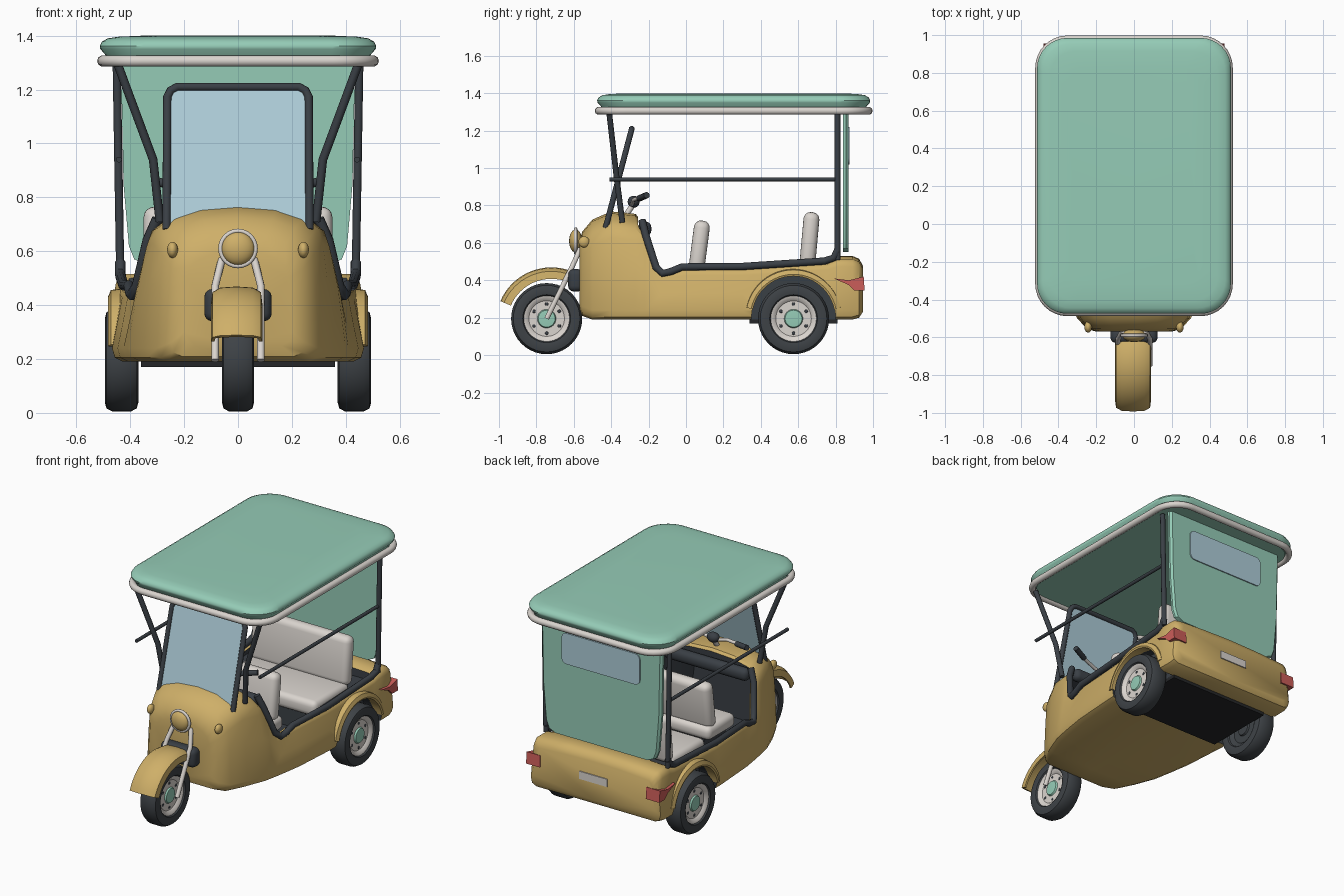
import bpy, bmesh, math
from mathutils import Vector

if "Cube" in bpy.data.objects:
    bpy.data.objects.remove(bpy.data.objects["Cube"])

def material(name, r, g, b):
    m = bpy.data.materials.new(name)
    m.diffuse_color = (r, g, b, 1)
    m.use_nodes = True
    m.node_tree.nodes["Principled BSDF"].inputs["Base Color"].default_value = m.diffuse_color
    return m

YELLOW = material("ochre_paint", .62, .43, .14)
TEAL = material("teal_canvas", .30, .60, .47)
CREAM = material("cream", .70, .66, .62)
DARK = material("dark_frame", .042, .050, .060)
TYRE = material("tyre_rubber", .048, .055, .062)
BLACK = material("underside_black", .018, .019, .021)
GLASS = material("pale_blue_glass", .42, .61, .69)
RED = material("red_lens", .60, .11, .10)

def loft(name, rings, mats, caps=True, close=False, rule=None):
    """Skin a list of equal closed rings; rule(ring_index, point_index) picks the material."""
    n, bm = len(rings[0]), bmesh.new()
    vs = [[bm.verts.new(p) for p in ring] for ring in rings]
    for i in range(len(rings) if close else len(rings) - 1):
        a, b = vs[i], vs[(i + 1) % len(vs)]
        for j in range(n):
            k = (j + 1) % n
            f = bm.faces.new((a[j], a[k], b[k], b[j]))
            f.material_index = rule(i, j) if rule else 0
    if caps and not close:
        bm.faces.new(vs[0]); bm.faces.new(vs[-1])
    bmesh.ops.remove_doubles(bm, verts=bm.verts, dist=1e-5)
    bmesh.ops.recalc_face_normals(bm, faces=bm.faces)
    me = bpy.data.meshes.new(name)
    bm.to_mesh(me); bm.free()
    for m in mats:
        me.materials.append(m)
    ob = bpy.data.objects.new(name, me)
    bpy.context.collection.objects.link(ob)
    return ob

def activate(ob):
    bpy.ops.object.select_all(action='DESELECT')
    ob.select_set(True)
    bpy.context.view_layer.objects.active = ob

def sweep(name, c, section, a0, a1, steps, mats, rule=None):
    """Turn a closed (radius, x) section about an x-parallel axis through c."""
    full = a1 - a0 >= 360
    rings = []
    for i in range(steps if full else steps + 1):
        a = math.radians(a0 + (a1 - a0) * i / steps)
        rings.append([(c[0] + x, c[1] + r * math.cos(a), c[2] + r * math.sin(a)) for r, x in section])
    return loft(name, rings, mats, close=full, rule=rule)

def tube(name, pts, r, mat, cyclic=False):
    cu = bpy.data.curves.new(name, 'CURVE')
    cu.dimensions, cu.bevel_depth, cu.bevel_resolution, cu.use_fill_caps = '3D', r, 3, True
    sp = cu.splines.new('POLY')
    sp.points.add(len(pts) - 1)
    for p, q in zip(sp.points, pts):
        p.co = (*q, 1)
    sp.use_cyclic_u = cyclic
    cu.materials.append(mat)
    ob = bpy.data.objects.new(name, cu)
    bpy.context.collection.objects.link(ob)
    activate(ob)
    bpy.ops.object.convert(target='MESH')

def box(name, c, size, mat, bevel=0, tilt=0):
    bpy.ops.mesh.primitive_cube_add(size=1, location=c, rotation=(tilt, 0, 0))
    ob = bpy.context.object
    ob.name, ob.scale = name, size
    bpy.ops.object.transform_apply(location=False, rotation=False, scale=True)
    ob.data.materials.append(mat)
    if bevel:
        m = ob.modifiers.new("round", 'BEVEL')
        m.width, m.segments = bevel, 4
        bpy.ops.object.modifier_apply(modifier="round")

def ball(name, c, size, mat):
    bpy.ops.mesh.primitive_uv_sphere_add(segments=20, ring_count=12, radius=1, location=c)
    ob = bpy.context.object
    ob.name, ob.scale = name, size
    ob.data.materials.append(mat)

def round_rect(hx, hy, r, cx=0, cy=0):
    out = []
    for k, (sx, sy) in enumerate([(1, 1), (-1, 1), (-1, -1), (1, -1)]):
        for i in range(9):
            a = math.radians(90 * k + 11.25 * i)
            out.append((cx + sx * (hx - r) + r * math.cos(a), cy + sy * (hy - r) + r * math.sin(a)))
    return out

# Body shell: y, bottom z, top z, bottom half width, top half width, shoulder roundness
SECTIONS = [(-.57, .25, .60, .20, .19, .7), (-.555, .21, .66, .25, .24, .9), (-.50, .19, .725, .30, .28, 1),
            (-.40, .19, .768, .35, .315, 1), (-.27, .19, .755, .40, .34, 1), (-.22, .19, .70, .41, .35, .9),
            (-.14, .19, .45, .425, .385, .3), (0, .19, .47, .447, .41, .3), (.3, .19, .47, .467, .43, .3),
            (.76, .19, .50, .472, .45, .3), (.81, .19, .53, .472, .455, .4), (.89, .19, .53, .47, .455, .4),
            (.925, .20, .515, .465, .445, .4), (.945, .23, .48, .44, .42, .4)]
rings = []
for y, zb, zt, wb, wt, r in SECTIONS:
    mid = (zb + zt) / 2
    half = [(wb - .04, zb), (wb - .01, zb + .015), (wb, zb + .05), ((wb + wt) / 2, mid), (wt, zt - .14 * r),
            (wt - .02 * r, zt - .08 * r), (wt - .07 * r, zt - .04 * r), (wt * .45, zt - .01 * r)]
    ring = [(0, zb)] + half + [(0, zt)] + [(-x, z) for x, z in reversed(half)]
    rings.append([(x, y, z) for x, z in ring])
body = loft("body_shell", rings, [YELLOW, DARK])

# Cabin hollow and wheel arches, cut out of the body
CABIN = [(-.42, .26, .62, .27, .22), (-.26, .26, .66, .36, .28), (-.24, .26, 1, .365, .25), (-.14, .26, 1, .38, .29),
         (.33, .26, 1, .42, .33), (.331, .44, 1, .40, .33), (.78, .455, 1, .41, .33)]
cutters = [loft("cabin_cutter", [[(-b, y, lo), (b, y, lo), (t, y, hi), (-t, y, hi)] for y, lo, hi, b, t in CABIN],
                [YELLOW, DARK], rule=lambda i, j: 1)]
for s in (-1, 1):
    cutters.append(sweep("arch_cutter", (0, .575, .2), [(0, s * .36), (.225, s * .36), (.225, s * .6), (0, s * .6)],
                         0, 360, 40, [YELLOW, DARK], rule=lambda i, j: 1))
for c in cutters:
    for p in c.data.polygons:
        p.material_index = 1
    activate(body)
    m = body.modifiers.new("cut", 'BOOLEAN')
    m.operation, m.solver, m.object = 'DIFFERENCE', 'EXACT', c
    bpy.ops.object.modifier_apply(modifier="cut")
    bpy.data.objects.remove(c)
box("underside", (0, .575, .215), (.72, .47, .09), BLACK)

# Wheels: tyre, rim disc and cap in one turned section
def wheel(name, x, y, hw, side, both):
    o = [(0, hw * .72), (.045, hw * .66), (.05, hw * .5), (.095, hw * .5), (.112, hw * .75), (.122, hw * .78),
         (.128, hw * .92), (.155, hw), (.178, hw * .9), (.19, hw * .55)]
    m = [1, 1, 2, 2, 2, 0, 0, 0, 0]
    inner = [(r, -w) for r, w in reversed(o)]
    sec = [(r, side * w) for r, w in o + inner]
    idx = m + [0] + (m[::-1] if both else [0] * 9) + [0]
    sweep(name, (x, y, .195), sec, 0, 360, 40, [TYRE, TEAL, CREAM], rule=lambda i, j: idx[j])
    for d in ([1, -1] if both else [side]):
        for k in range(6):
            a = math.radians(60 * k + 30)
            ball("rim_hole", (x + d * hw * .5, y + .078 * math.cos(a), .195 + .078 * math.sin(a)),
                 (.004, .009, .009), DARK)

wheel("front_wheel", 0, -.745, .06, 1, True)
U = [(.235, .095), (.275, .09), (.292, .06), (.296, 0), (.292, -.06), (.275, -.09), (.235, -.095),
     (.235, -.083), (.268, -.078), (.28, 0), (.268, .078), (.235, .083)]
sweep("front_fender", (-.005, -.72, .173), U, 57, 157, 18, [YELLOW])
box("fork_yoke", (0, -.59, .40), (.25, .08, .12), DARK, .03)

# Headlight
sweep_pts = [(0, .0), (.055, .0), (.06, -.012)]
ball("headlight_lens", (0, -.59, .61), (.062, .035, .062), YELLOW)
tube("headlight_rim", [(.065 * math.cos(a * math.pi / 12), -.59, .61 + .065 * math.sin(a * math.pi / 12))
                       for a in range(24)], .009, CREAM, True)

# Paired parts
for s in (-1, 1):
    wheel("rear_wheel", s * .432, .575, .0625, s, False)
    sweep("rear_fender", (0, .575, .2), [(.222, s * .42), (.222, s * .478), (.232, s * .482), (.256, s * .472),
                                         (.262, s * .42)], 12, 168, 24, [YELLOW])
    tube("fork_leg", [(s * .085, -.745, .195), (s * .085, -.61, .47), (s * .06, -.565, .57)], .014, CREAM)
    ball("indicator", (s * .243, -.545, .605), (.02, .03, .03), YELLOW)
    tube("front_post", [(s * .445, -.41, 1.29), (s * .315, -.37, .94), (s * .29, -.34, .71)], .016, DARK)
    tube("rear_post", [(s * .45, .81, 1.29), (s * .437, .81, .51)], .016, DARK)
    tube("side_rail", [(s * .442, -.41, .94), (s * .442, .81, .94)], .011, DARK)
    tube("cabin_rim", [(s * .30, -.235, .72), (s * .335, -.215, .64), (s * .375, -.16, .47), (s * .395, -.125, .437),
                       (s * .40, -.08, .447), (s * .405, -.02, .472), (s * .425, .3, .474), (s * .435, .74, .503),
                       (s * .437, .79, .52), (s * .437, .81, .56)], .02, DARK)
    tube("handlebar", [(0, -.29, .80), (s * .10, -.28, .83), (s * .20, -.25, .84)], .011, CREAM)
    tube("handle_grip", [(s * .19, -.25, .838), (s * .29, -.21, .855)], .017, DARK)
    light = [(.79, .41), (.87, .40), (.95, .42), (.955, .345), (.90, .345), (.87, .375)]
    loft("tail_light", [[(s * x, y, z) for y, z in light] for x in (.38, .478)], [RED])

# Steering, dash and seats
tube("steering_stem", [(0, -.34, .72), (0, -.28, .81)], .016, CREAM)
ball("speedometer", (0, -.28, .82), (.04, .032, .032), DARK)
box("dash_pad", (0, -.22, .675), (.60, .07, .08), DARK, .033)
box("driver_seat_back", (0, .07, .57), (.48, .085, .30), CREAM, .038, -.13)
box("driver_seat_cushion", (0, -.02, .40), (.50, .28, .09), CREAM, .035)
box("driver_seat_base", (0, -.01, .30), (.40, .22, .12), DARK)
box("rear_seat_back", (0, .66, .61), (.70, .085, .31), CREAM, .038, -.09)
box("rear_seat_cushion", (0, .47, .43), (.70, .36, .10), CREAM, .035)

# Windscreen
def screen(x, t):
    return (x, -.43 + .14 * t, .68 + .53 * t)
tube("windscreen_frame", [screen(-.265, 0), screen(-.262, .93), screen(-.25, .975), screen(-.225, 1),
                          screen(.225, 1), screen(.25, .975), screen(.262, .93), screen(.265, 0)], .016, DARK)
box("windscreen_glass", (0, -.36, .945), (.52, .008, .54), GLASS, 0, -math.atan(.14 / .53))

# Roof with padded edge and trim
ROOF = [(1.30, .03, .14), (1.33, .02, .15), (1.35, .002, .16), (1.362, 0, .16), (1.378, .008, .16),
        (1.39, .03, .15), (1.396, .07, .13), (1.40, .16, .1)]
loft("roof", [[(x, y, z) for x, y in round_rect(.513 - i, .73 - i, r, 0, .255)] for z, i, r in ROOF], [TEAL])
tube("roof_trim", [(x, y, 1.306) for x, y in round_rect(.502, .722, .15, 0, .255)], .021, CREAM, True)

# Rear curtain, window and number plate
CURTAIN = [(.435, 1.31), (.425, .85), (.405, .62), (.385, .57), (.34, .55)]
outline = CURTAIN + [(-x, z) for x, z in reversed(CURTAIN)]
loft("rear_curtain", [[(x * k, y, z) for x, z in outline] for y, k in ((.84, 1), (.855, 1), (.868, .97))], [TEAL])
loft("rear_window", [[(x, y, z) for x, z in round_rect(.28, .10, .035, 0, 1.12)] for y in (.866, .875)], [GLASS])
box("number_plate", (0, .947, .37), (.20, .009, .05), CREAM)

# Smooth shading with sharp edges kept
bpy.ops.object.select_all(action='SELECT')
bpy.context.view_layer.objects.active = body
bpy.ops.object.shade_smooth_by_angle(angle=math.radians(38))
